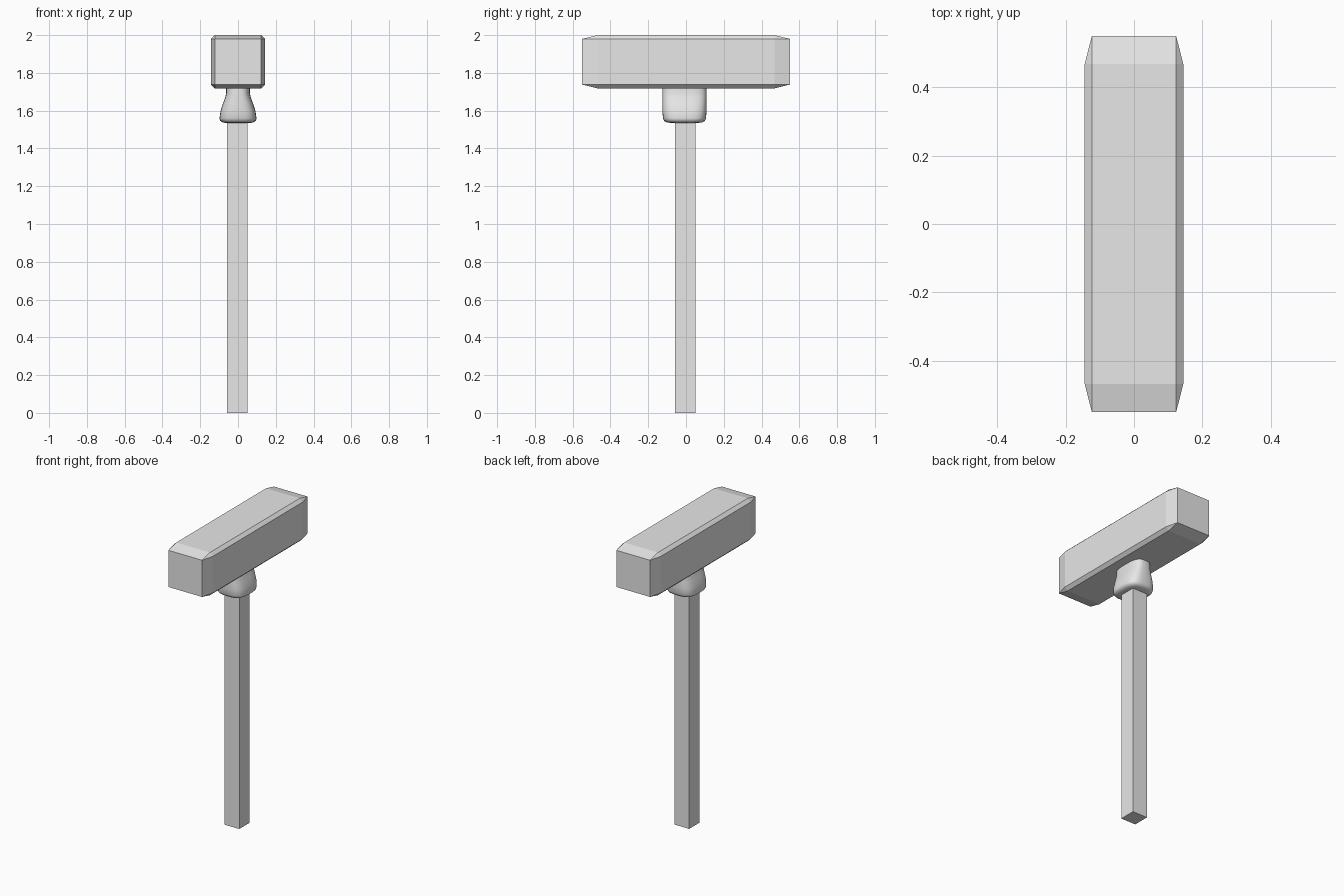
import bpy, bmesh, math

if "Cube" in bpy.data.objects:
    bpy.data.objects.remove(bpy.data.objects["Cube"])

grey = bpy.data.materials.new("plain grey")
grey.diffuse_color = (0.8, 0.8, 0.8, 1)
grey.use_nodes = True
grey.node_tree.nodes["Principled BSDF"].inputs["Base Color"].default_value = grey.diffuse_color


def finish(name, bm):
    bmesh.ops.recalc_face_normals(bm, faces=bm.faces)
    me = bpy.data.meshes.new(name)
    bm.to_mesh(me)
    bm.free()
    me.materials.append(grey)
    ob = bpy.data.objects.new(name, me)
    bpy.context.collection.objects.link(ob)
    return ob


# Hammer head: block with narrow long chamfers and longer end chamfers
bm = bmesh.new()
X, Y, Z = 0.144, 0.55, 0.141      # outer half sizes
x, y, z = 0.123, 0.468, 0.121     # half sizes of the flat faces
for sx in (-1, 1):
    for sy in (-1, 1):
        for sz in (-1, 1):
            for px, py, pz in ((X, y, z), (x, Y, z), (x, y, Z)):
                bm.verts.new((sx * px, sy * py, 1.859 + sz * pz))
bmesh.ops.convex_hull(bm, input=bm.verts)
bmesh.ops.dissolve_limit(bm, angle_limit=0.01, verts=bm.verts, edges=bm.edges)
finish("hammer_head", bm)

# Square handle
bm = bmesh.new()
bmesh.ops.create_cube(bm, size=1)
bmesh.ops.scale(bm, vec=(0.108, 0.108, 1.675), verts=bm.verts)
bmesh.ops.translate(bm, vec=(-0.004, -0.004, 0.8375), verts=bm.verts)
finish("handle", bm)

# Soft collar under the head: rounded-square sections (height, half x, half y)
sections = [(1.535, 0.066, 0.070), (1.538, 0.080, 0.095), (1.546, 0.095, 0.108),
            (1.56, 0.098, 0.114), (1.60, 0.092, 0.117), (1.64, 0.079, 0.117),
            (1.67, 0.068, 0.117), (1.69, 0.063, 0.117), (1.73, 0.063, 0.115)]
N = 40
bm = bmesh.new()
rings = []
for h, hx, hy in sections:
    ring = []
    for i in range(N):
        a = 2 * math.pi * i / N
        c, s = math.cos(a), math.sin(a)
        px = math.copysign(abs(c) ** 0.65, c) * hx
        py = math.copysign(abs(s) ** 0.65, s) * hy
        ring.append(bm.verts.new((px, py - 0.008, h)))
    rings.append(ring)
for lo, hi in zip(rings, rings[1:]):
    for i in range(N):
        j = (i + 1) % N
        bm.faces.new((lo[i], lo[j], hi[j], hi[i]))
bm.faces.new(rings[0])
bm.faces.new(rings[-1])
collar = finish("collar", bm)
bpy.context.view_layer.objects.active = collar
collar.select_set(True)
bpy.ops.object.shade_smooth_by_angle(angle=math.radians(60))
